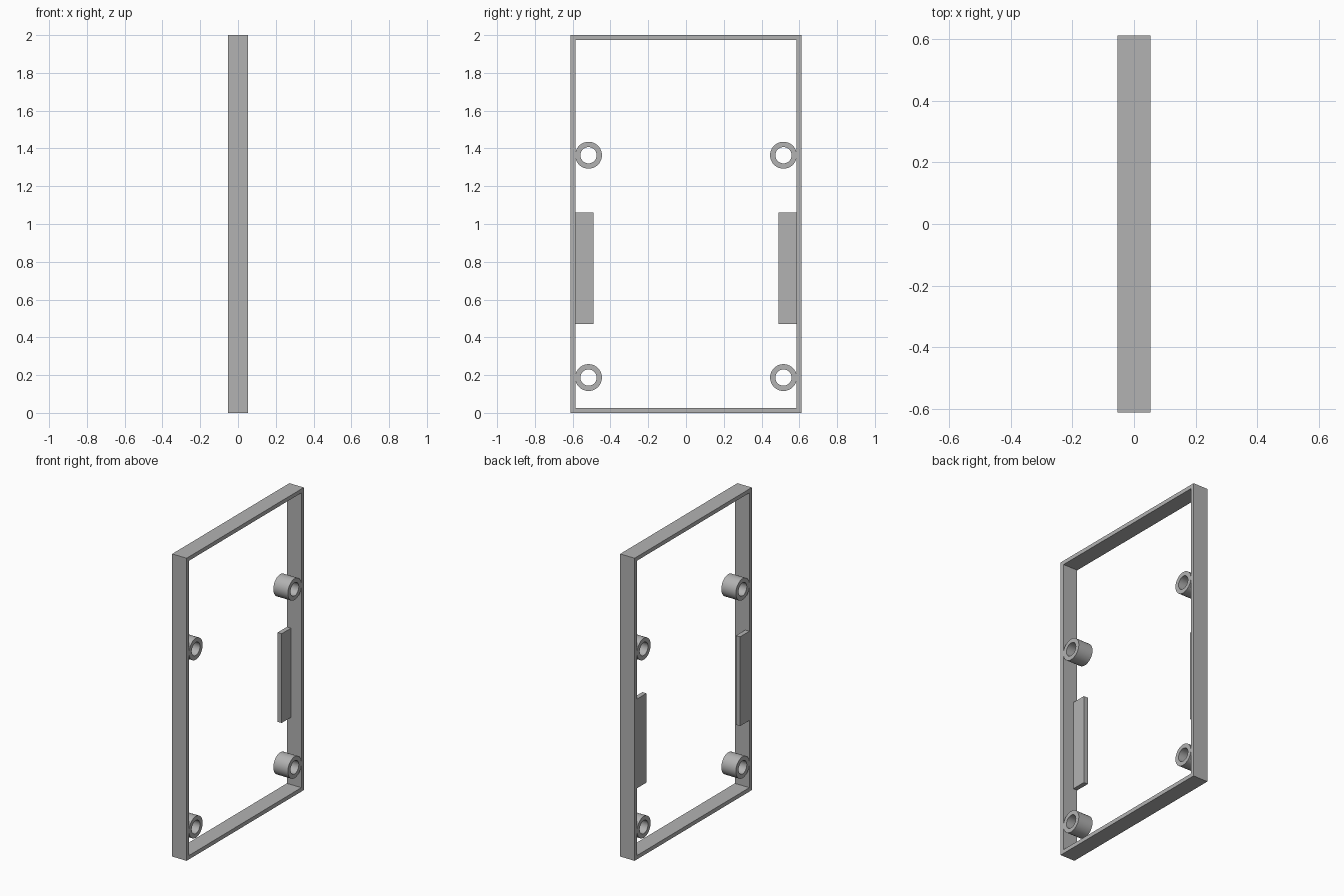
import bpy
import bmesh
from math import cos, sin, tau

DEPTH = 0.106
HALF_W, HEIGHT, WALL = 0.612, 2.0, 0.026
INNER = HALF_W - WALL

cube = bpy.data.objects.get("Cube")
if cube:
    bpy.data.objects.remove(cube, do_unlink=True)

grey = bpy.data.materials.new("plain grey")
grey.use_nodes = True
colour = (0.448, 0.448, 0.448, 1)
grey.diffuse_color = colour
grey.node_tree.nodes["Principled BSDF"].inputs["Base Color"].default_value = colour


def rectangle(y0, y1, z0, z1):
    return [(y0, z0), (y1, z0), (y1, z1), (y0, z1)]


def circle(y, z, r, n=48):
    return [(y + r * cos(tau * i / n), z + r * sin(tau * i / n)) for i in range(n)]


def extrude_ring(name, outer, inner, x0, x1, smooth=False):
    """Solid ring between two matching yz outlines, running from x0 to x1."""
    bm = bmesh.new()
    loops = [[bm.verts.new((x, y, z)) for y, z in outline]
             for outline, x in ((outer, x0), (outer, x1), (inner, x1), (inner, x0))]
    n = len(outer)
    for a, b in zip(loops, loops[1:] + loops[:1]):
        for i in range(n):
            j = (i + 1) % n
            bm.faces.new((a[i], a[j], b[j], b[i]))
    bmesh.ops.recalc_face_normals(bm, faces=bm.faces)
    mesh = bpy.data.meshes.new(name)
    bm.to_mesh(mesh)
    bm.free()
    mesh.materials.append(grey)
    obj = bpy.data.objects.new(name, mesh)
    bpy.context.collection.objects.link(obj)
    if smooth:
        bpy.ops.object.select_all(action="DESELECT")
        obj.select_set(True)
        bpy.context.view_layer.objects.active = obj
        bpy.ops.object.shade_smooth_by_angle()


def box(name, centre, size):
    bpy.ops.mesh.primitive_cube_add(size=1, location=centre)
    obj = bpy.context.object
    obj.name = name
    obj.scale = size
    bpy.ops.object.transform_apply(location=False, rotation=False, scale=True)
    obj.data.materials.append(grey)


# Rectangular outer frame
extrude_ring("frame", rectangle(-HALF_W, HALF_W, 0, HEIGHT),
             rectangle(-INNER, INNER, WALL, HEIGHT - WALL), -DEPTH / 2, DEPTH / 2)

for side, label in ((-1, "front"), (1, "back")):
    # Hollow screw posts touching the side walls
    for z, level in ((0.187, "lower"), (1.364, "upper")):
        y = side * 0.516
        extrude_ring(f"{level}_{label}_post", circle(y, z, 0.071),
                     circle(y, z, 0.043), -DEPTH / 2, DEPTH / 2, smooth=True)
    # Thin support tab flush with one face of the frame
    box(f"{label}_tab", (-0.038, side * 0.5385, 0.765), (0.03, 0.099, 0.59))
